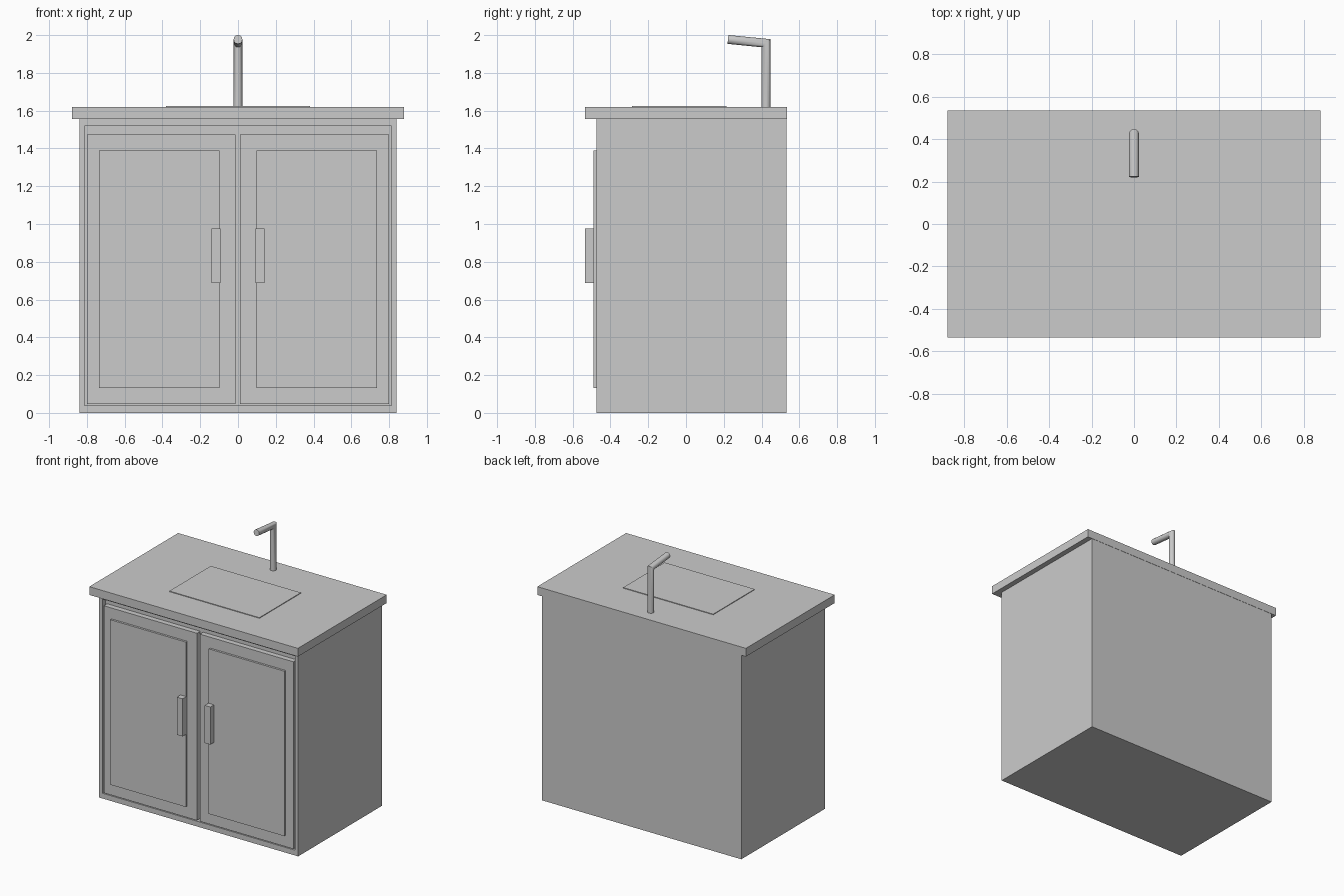
import bpy, bmesh, math
from mathutils import Vector

if "Cube" in bpy.data.objects:
    bpy.data.objects.remove(bpy.data.objects["Cube"])

grey = bpy.data.materials.new("plain_grey")
grey.diffuse_color = (0.6, 0.6, 0.6, 1)
grey.use_nodes = True
grey.node_tree.nodes["Principled BSDF"].inputs["Base Color"].default_value = grey.diffuse_color


def finish(name, bm):
    bmesh.ops.recalc_face_normals(bm, faces=bm.faces)
    me = bpy.data.meshes.new(name)
    bm.to_mesh(me)
    bm.free()
    me.materials.append(grey)
    ob = bpy.data.objects.new(name, me)
    bpy.context.collection.objects.link(ob)
    return ob


def box(name, x, y, z):
    bm = bmesh.new()
    bmesh.ops.create_cube(bm, size=1)
    for v in bm.verts:
        v.co = [a + (b - a) * (c + 0.5) for (a, b), c in zip((x, y, z), v.co)]
    return finish(name, bm)


# Cabinet carcass with a shallow opening in the front
FRONT, DEPTH = -0.475, 0.04
bm = bmesh.new()
bmesh.ops.create_cube(bm, size=1)
for v in bm.verts:
    v.co = [a + (b - a) * (c + 0.5) for (a, b), c in
            zip(((-0.84, 0.84), (FRONT, 0.533), (0, 1.557)), v.co)]
front = min(bm.faces, key=lambda f: f.calc_center_median().y)
bmesh.ops.inset_individual(bm, faces=[front], thickness=0.04)
for v in front.verts:
    v.co.z = 0.04 if v.co.z < 0.7 else 1.52
ext = bmesh.ops.extrude_discrete_faces(bm, faces=[front])
for v in ext["faces"][0].verts:
    v.co.y += DEPTH
finish("cabinet_body", bm)

# Flush doors with raised panels and bar handles
for side, s, inner in (("left", -1, 0.014), ("right", 1, 0.011)):
    span = lambda a, b: tuple(sorted((s * a, s * b)))
    box(side + "_door", span(inner, 0.8), (FRONT, FRONT + DEPTH), (0.046, 1.473))
    box(side + "_door_panel", span(0.097, 0.735), (-0.491, FRONT + 0.005), (0.132, 1.39))
    box(side + "_handle", span(0.093, 0.141), (-0.535, -0.488), (0.688, 0.975))

# Countertop and thin basin plate
box("countertop", (-0.88, 0.88), (-0.535, 0.535), (1.557, 1.62))
box("basin_plate", (-0.38, 0.38), (-0.285, 0.215), (1.615, 1.625))

# Faucet: round section swept along a bent path with a mitred corner
SIDES, R = 12, 0.0235
bend = Vector((0, 0.424, 1.957))
tip = Vector((0, 0.222, 1.977))
base = Vector((0, 0.424, 1.615))
up, out = Vector((0, 0, 1)), (tip - bend).normalized()
mitre = (up + out).normalized()
bm = bmesh.new()
rings = []
for p, d, n in ((base, up, up), (bend, up, mitre), (tip, out, out)):
    ring = []
    for i in range(SIDES):
        a = 2 * math.pi * i / SIDES
        side = Vector((1, 0, 0)).cross(d)
        off = Vector((1, 0, 0)) * R * math.cos(a) + side * R * math.sin(a)
        off -= d * (off.dot(n) / d.dot(n))
        ring.append(bm.verts.new(p + off))
    rings.append(ring)
for r0, r1 in zip(rings, rings[1:]):
    for i in range(SIDES):
        j = (i + 1) % SIDES
        bm.faces.new((r0[i], r0[j], r1[j], r1[i]))
bm.faces.new(rings[0])
bm.faces.new(rings[-1])
faucet = finish("faucet", bm)
bpy.context.view_layer.objects.active = faucet
faucet.select_set(True)
bpy.ops.object.shade_smooth_by_angle(angle=math.radians(35))
